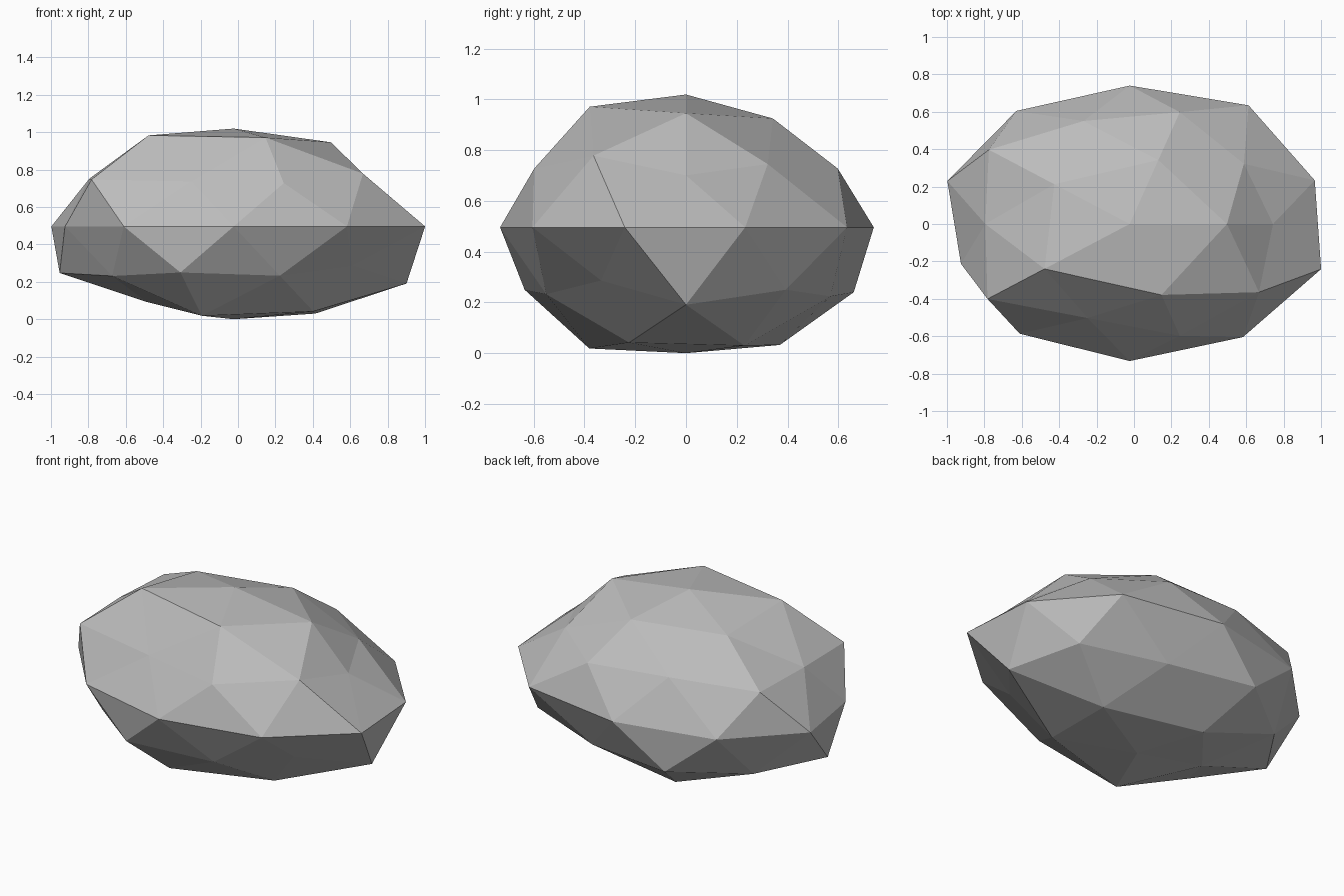
import bpy, bmesh, math

if "Cube" in bpy.data.objects:
    bpy.data.objects.remove(bpy.data.objects["Cube"])

# Radial bumps per latitude ring of the boulder: height on unit sphere -> radii by azimuth
RINGS = {
    1.0: [0.96],
    0.851: [0.97, 0.925, 0.93, 1.05, 1.025],
    0.526: [0.87, 0.92, 0.89, 0.84, 0.985],
    0.447: [0.84, 0.95, 1.02, 1.03, 0.95],
    0.0: [1.02, 1.06, 1.0, 1.01, 1.005, 0.93, 0.98, 0.99, 1.01, 1.055],
    -0.447: [1.01, 1.05, 1.02, 1.01, 0.86],
    -0.526: [1.065, 0.95, 0.975, 0.925, 0.92],
    -0.851: [1.005, 1.0, 0.87, 1.03, 0.98],
    -1.0: [0.91],
}
SIZE = (1.02, 0.74, 0.545)
CENTRE = (-0.023, 0.0, 0.496)


def bump(co):
    """Radius for a unit direction, from its ring and its azimuth."""
    ring = RINGS[min(RINGS, key=lambda h: abs(h - co.z))]
    if len(ring) == 1:
        return ring[0]
    turn = math.degrees(math.atan2(co.y, co.x)) + 1.0
    return ring[int((turn % 360) // (360 / len(ring)))]


# Boulder: faceted sphere, pushed in and out, then flattened
bm = bmesh.new()
bmesh.ops.create_icosphere(bm, subdivisions=2, radius=1.0)
for v in bm.verts:
    r = bump(v.co.normalized())
    v.co = [c + s * r * d for c, s, d in zip(CENTRE, SIZE, v.co)]
bmesh.ops.recalc_face_normals(bm, faces=bm.faces)

mesh = bpy.data.meshes.new("boulder")
bm.to_mesh(mesh)
bm.free()

# Single stone colour, flat faces
stone = bpy.data.materials.new("stone_grey")
stone.diffuse_color = (0.5, 0.5, 0.5, 1.0)
stone.use_nodes = True
stone.node_tree.nodes["Principled BSDF"].inputs["Base Color"].default_value = stone.diffuse_color
mesh.materials.append(stone)
boulder = bpy.data.objects.new("boulder", mesh)
bpy.context.collection.objects.link(boulder)
